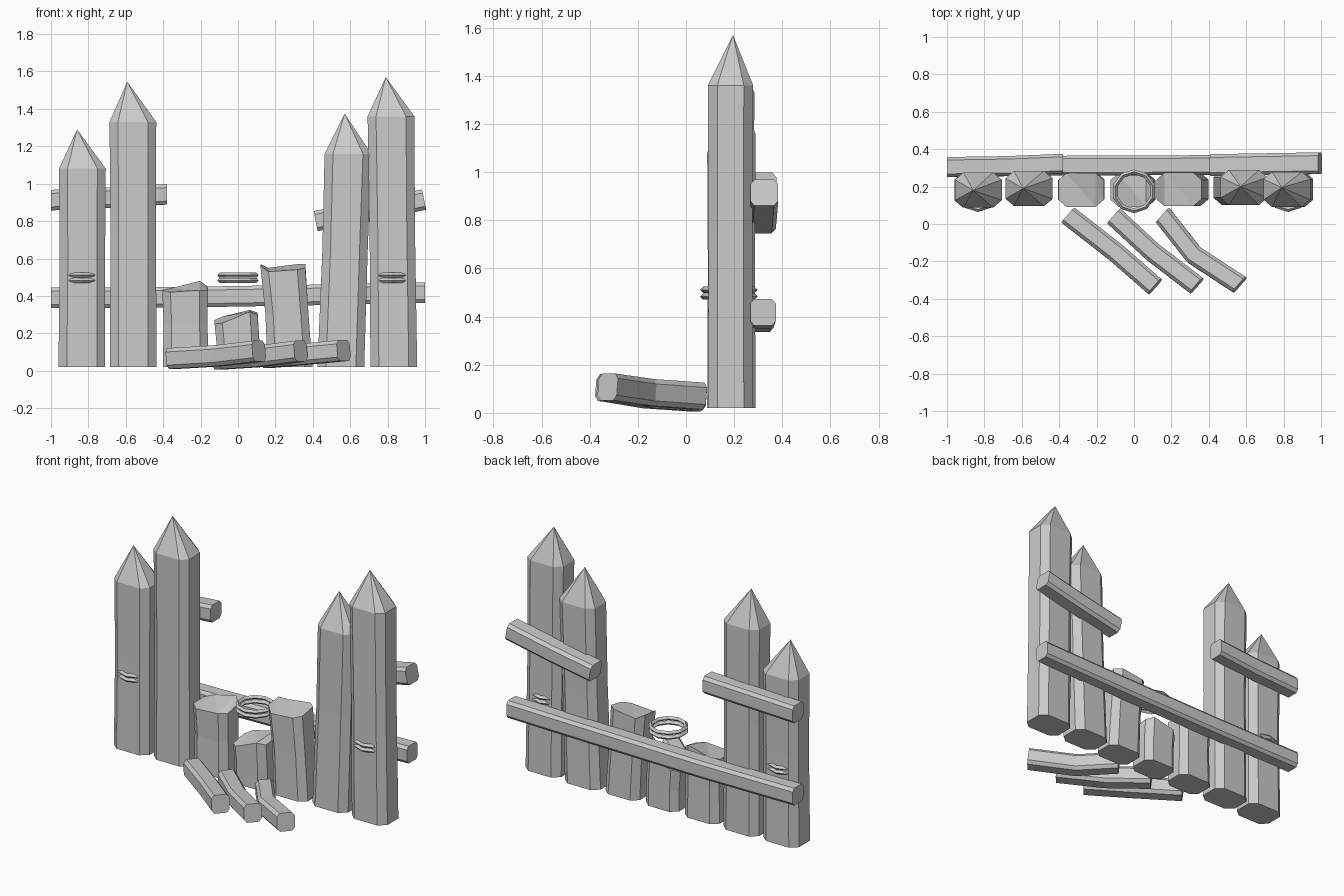
import bpy, bmesh, math
from mathutils import Vector

mat = bpy.data.materials.new("weathered grey")
mat.diffuse_color = (0.6, 0.6, 0.6, 1)


def loft(name, path, hw, hh, side, up, cut=0.36, tip=None, tops=None):
    """Bevelled-rectangle beam through path; optional point or broken top."""
    side, up = Vector(side).normalized(), Vector(up).normalized()
    a, b = hw * (1 - cut), hh * (1 - cut * 1.15)
    prof = [(-a, -hh), (a, -hh), (hw, -b), (hw, b),
            (a, hh), (-a, hh), (-hw, b), (-hw, -b)]
    bm = bmesh.new()
    rings = []
    for p in path:
        p, s = Vector(p[:3]), (p[3] if len(p) > 3 else 1)
        rings.append([bm.verts.new(p + side * u * s + up * v * s) for u, v in prof])
    if tops:
        for v, z in zip(rings[-1], tops):
            v.co.z = z
    for r, q in zip(rings, rings[1:]):
        for i in range(8):
            j = (i + 1) % 8
            bm.faces.new((r[i], r[j], q[j], q[i]))
    bm.faces.new(rings[0][::-1])
    if tip:
        t = bm.verts.new(tip)
        for i in range(8):
            bm.faces.new((rings[-1][i], rings[-1][(i + 1) % 8], t))
    else:
        cap = bm.faces.new(rings[-1])
        if tops:
            bmesh.ops.triangulate(bm, faces=[cap])
    bmesh.ops.recalc_face_normals(bm, faces=bm.faces)
    me = bpy.data.meshes.new(name)
    bm.to_mesh(me)
    bm.free()
    me.materials.append(mat)
    ob = bpy.data.objects.new(name, me)
    bpy.context.collection.objects.link(ob)


# sharpened posts: base x, mid x, shoulder x, shoulder z, tip
X, Y = (1, 0, 0), (0, 1, 0)
for n, (x0, x1, x2, z, y, tip) in enumerate([
        (-0.835, -0.832, -0.832, 1.08, 0.182, (-0.86, 0.18, 1.29)),
        (-0.56, -0.56, -0.562, 1.33, 0.19, (-0.592, 0.19, 1.545)),
        (0.55, 0.572, 0.588, 1.16, 0.195, (0.57, 0.20, 1.375)),
        (0.833, 0.825, 0.818, 1.36, 0.185, (0.79, 0.195, 1.57))]):
    loft(f"post_{n + 1}", [(x0, y, 0.02), (x1, y, z * 0.55, 0.97), (x2, y, z)],
         0.125, 0.094, X, Y, tip=tip)

# snapped stumps with broken tops
loft("stump_1", [(-0.28, 0.185, 0.02), (-0.28, 0.185, 0.25, 0.96), (-0.283, 0.182, 0.43)],
     0.122, 0.09, X, Y, tops=[0.42, 0.43, 0.43, 0.45, 0.48, 0.44, 0.43, 0.43])
loft("stump_2", [(0, 0.182, 0.02), (0, 0.182, 0.15), (-0.01, 0.182, 0.27)],
     0.115, 0.09, X, Y, tops=[0.255, 0.315, 0.30, 0.31, 0.325, 0.29, 0.27, 0.25])
loft("stump_3", [(0.278, 0.185, 0.02), (0.262, 0.185, 0.3, 0.96), (0.24, 0.185, 0.55)],
     0.12, 0.09, X, Y, tops=[0.53, 0.54, 0.55, 0.57, 0.57, 0.55, 0.57, 0.56])

# back rails
Z = (0, 0, 1)
loft("lower_rail", [(-1, 0.305, 0.39), (-0.35, 0.312, 0.392), (0.4, 0.315, 0.405), (1, 0.32, 0.418)],
     0.053, 0.055, Y, Z, cut=0.3)
loft("upper_left_rail", [(-1, 0.305, 0.912), (-0.68, 0.31, 0.925), (-0.38, 0.322, 0.943)],
     0.053, 0.055, Y, Z, cut=0.3)
loft("upper_right_rail", [(0.415, 0.315, 0.80), (0.7, 0.32, 0.853), (0.995, 0.325, 0.915)],
     0.058, 0.055, Y, (-0.2, 0, 1), cut=0.3)

# fallen bent timbers in front
for n, pts in enumerate([
        [(-0.35, 0.045, 0.065), (-0.1, -0.15, 0.08), (0.112, -0.335, 0.105)],
        [(-0.105, 0.04, 0.062), (0.1, -0.15, 0.075), (0.335, -0.33, 0.105)],
        [(0.155, 0.045, 0.07), (0.32, -0.165, 0.085), (0.565, -0.325, 0.108)]]):
    loft(f"fallen_timber_{n + 1}", pts, 0.053, 0.056, (0.66, 0.75, 0), (-0.08, 0.08, 1), cut=0.32)

# paired binding hoops
for n, (x, y) in enumerate([(-0.835, 0.181), (0, 0.175), (0.824, 0.181)]):
    for k, z in enumerate((0.483, 0.511)):
        bpy.ops.mesh.primitive_torus_add(major_segments=10, minor_segments=4,
                                         major_radius=0.104, minor_radius=0.013,
                                         location=(x, y, z), rotation=(0, 0, math.pi / 10))
        ob = bpy.context.object
        ob.name = f"hoop_{n + 1}_{k + 1}"
        ob.data.materials.append(mat)
